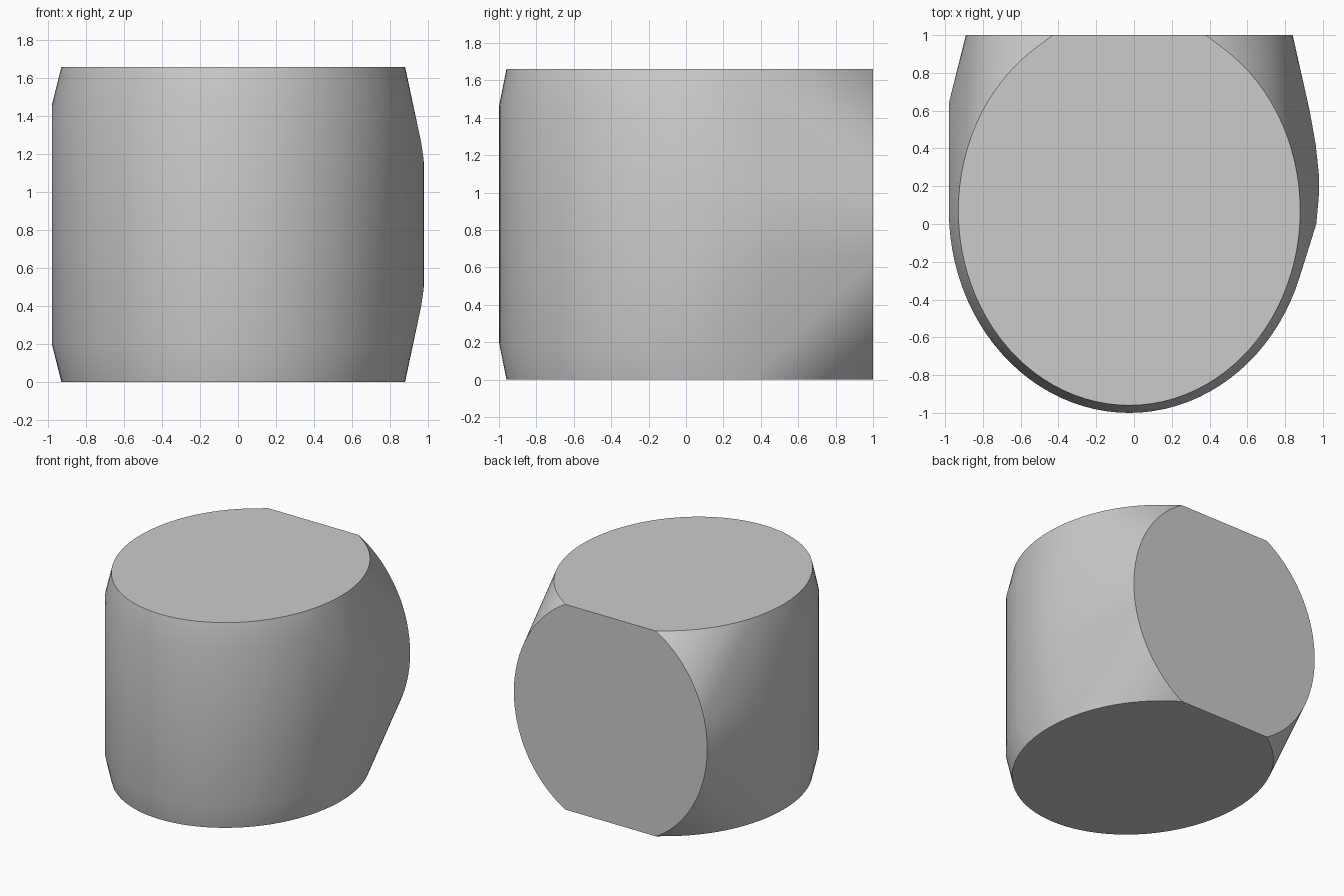
import bpy
import bmesh
import math

cube = bpy.data.objects.get("Cube")
if cube:
    bpy.data.objects.remove(cube, do_unlink=True)

HEIGHT, MID = 1.66, 0.83
CX, CY = -0.025, 0.07
STEPS = 96


def ellipse(a, b, cu, cv, limit, start=0.0):
    """Ellipse points whose second coordinate stays inside the limits."""
    low, high = limit
    pts = []
    for i in range(STEPS):
        t = 2 * math.pi * i / STEPS + start
        u, v = cu + a * math.cos(t), cv + b * math.sin(t)
        if low <= v <= high:
            pts.append((u, v))
    return pts


def mirrored(x, y, half):
    """The same point above and below the middle height."""
    return [(x, y, MID + half), (x, y, MID - half)]


points = []

# End faces, cut straight where they meet the back
for x, y in ellipse(0.905, 1.03, CX, CY, (-2, 0.985)):
    points += mirrored(x, y, MID)
for x in (-0.43, 0.38):
    points += mirrored(x, 1.0, MID)

# Upright wall between the two sloped rims
for x, y in ellipse(0.955, 1.07, CX, CY, (-2, 0.1)):
    if x < 0 or y < -0.25:
        points += mirrored(x, y, 0.63)

# Back face, cut straight at the two ends
for x, z in ellipse(0.865, 0.94, CX, MID, (0.01, HEIGHT - 0.01)):
    points.append((x, 1.0, z))

# Left and right bulges that lead from the wall to the back face
for y, half in ((0.2, 0.58), (0.35, 0.48), (0.5, 0.34), (0.64, 0.16)):
    points += mirrored(-0.98, y, half)
for x, y, half in ((0.965, 0.0, 0.43), (0.978, 0.14, 0.34),
                   (0.98, 0.25, 0.26), (0.962, 0.42, 0.18), (0.93, 0.6, 0.1)):
    points += mirrored(x, y, half)

# Wrap the curves in one convex solid
bm = bmesh.new()
for p in points:
    bm.verts.new(p)
hull = bmesh.ops.convex_hull(bm, input=bm.verts)
loose = [v for v in bm.verts if not v.link_faces]
bmesh.ops.delete(bm, geom=loose, context='VERTS')
bmesh.ops.dissolve_limit(bm, angle_limit=math.radians(0.2),
                         verts=bm.verts, edges=bm.edges)
bmesh.ops.recalc_face_normals(bm, faces=bm.faces)
mesh = bpy.data.meshes.new("rounded_block")
bm.to_mesh(mesh)
bm.free()

block = bpy.data.objects.new("rounded_block", mesh)
bpy.context.collection.objects.link(block)

# Plain grey material
grey = bpy.data.materials.new("plain_grey")
grey.use_nodes = True
colour = (0.6, 0.6, 0.6, 1.0)
grey.diffuse_color = colour
grey.node_tree.nodes["Principled BSDF"].inputs["Base Color"].default_value = colour
mesh.materials.append(grey)

# Smooth sides with crisp edges around the flat faces
bpy.ops.object.select_all(action='DESELECT')
block.select_set(True)
bpy.context.view_layer.objects.active = block
bpy.ops.object.shade_smooth_by_angle(angle=math.radians(35))
